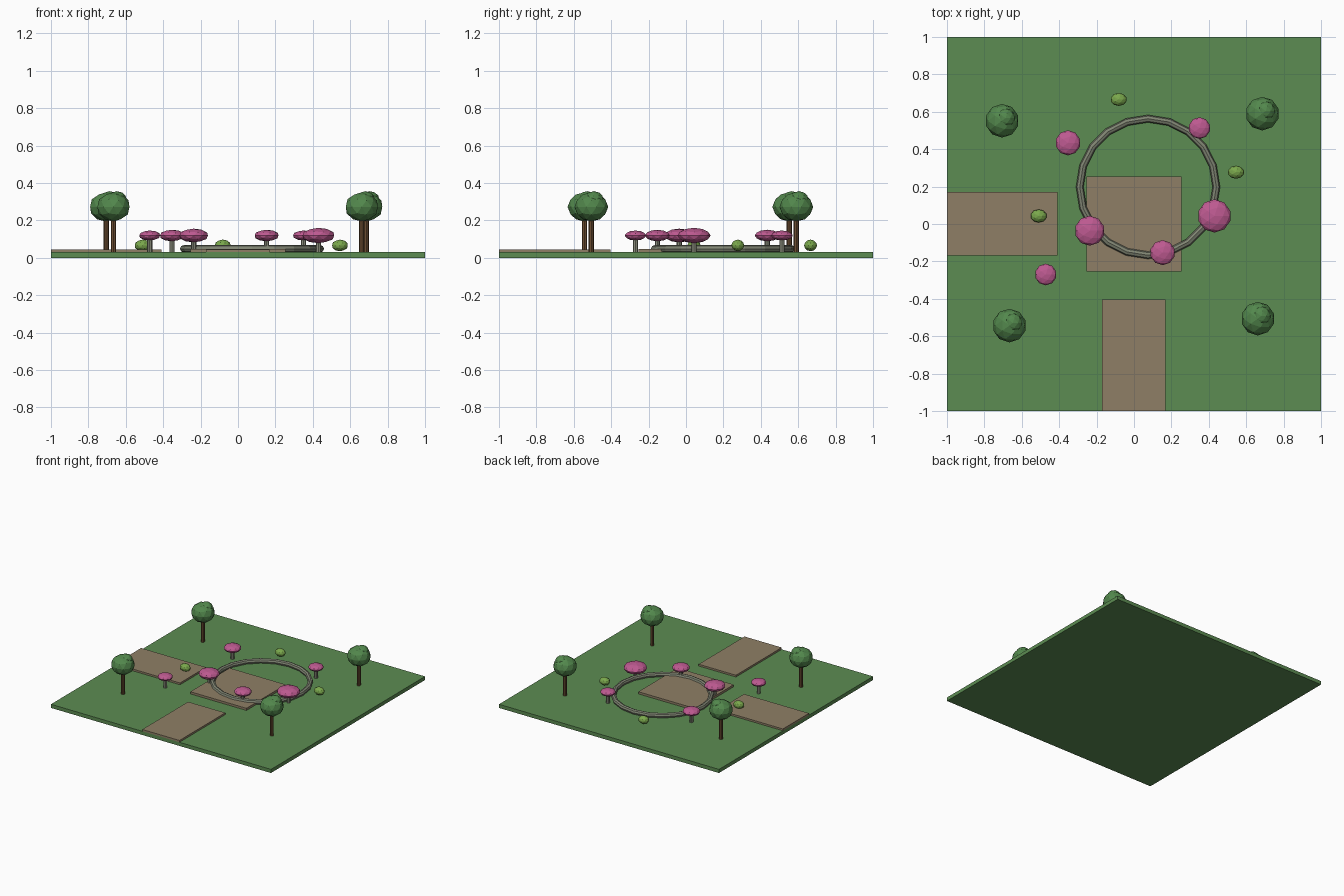
import bpy
from math import pi

cube = bpy.data.objects.get("Cube")
if cube:
    bpy.data.objects.remove(cube, do_unlink=True)


def material(name, rgb):
    """Flat material from 0-255 display values, stored as linear."""
    lin = [((c / 255 + 0.055) / 1.055) ** 2.4 for c in rgb]
    m = bpy.data.materials.new(name)
    m.use_nodes = True
    m.diffuse_color = (*lin, 1)
    m.node_tree.nodes["Principled BSDF"].inputs["Base Color"].default_value = (*lin, 1)
    return m


GRASS = material("grass green", (92, 140, 82))
PATH = material("path tan", (143, 127, 102))
STONE = material("mossy stone", (128, 133, 115))
STEM = material("stem grey", (140, 142, 125))
PINK = material("blossom pink", (190, 90, 145))
LEAF = material("leaf green", (82, 135, 76))
BARK = material("bark brown", (108, 78, 50))
BUSH = material("bush green", (122, 168, 76))
GROUND = 0.03


def finish(name, mat):
    ob = bpy.context.object
    ob.name = name
    ob.data.materials.append(mat)
    return ob


def slab(name, x0, x1, y0, y1, z0, z1, mat):
    bpy.ops.mesh.primitive_cube_add(
        size=1, location=((x0 + x1) / 2, (y0 + y1) / 2, (z0 + z1) / 2))
    bpy.context.object.scale = (x1 - x0, y1 - y0, z1 - z0)
    finish(name, mat)


def blob(name, x, y, z, radii, mat):
    bpy.ops.mesh.primitive_ico_sphere_add(subdivisions=2, radius=1, location=(x, y, z))
    bpy.context.object.scale = radii
    finish(name, mat)


def post(name, x, y, top, radius, mat):
    bpy.ops.mesh.primitive_cylinder_add(
        vertices=8, radius=radius, depth=top - GROUND, location=(x, y, (top + GROUND) / 2))
    finish(name, mat)


# Lawn and paved areas
slab("lawn", -1, 1, -1, 1, 0, GROUND, GRASS)
slab("central_plaza", -0.255, 0.255, -0.255, 0.255, GROUND, 0.048, PATH)
slab("front_path", -0.17, 0.168, -1, -0.405, GROUND, 0.045, PATH)
slab("right_path", -1, -0.41, -0.168, 0.17, GROUND, 0.045, PATH)

# Stone ring
bpy.ops.mesh.primitive_torus_add(
    major_segments=20, minor_segments=8, major_radius=0.365, minor_radius=0.02,
    location=(0.075, 0.198, 0.048))
finish("stone_ring", STONE)

# Trees: trunk, main crown and a smaller crown on top
for i, (x, y) in enumerate([(-0.705, 0.552), (0.686, 0.59), (0.662, -0.506), (-0.666, -0.543)]):
    post(f"tree_trunk_{i}", x, y, 0.24, 0.014, BARK)
    blob(f"tree_crown_{i}", x, y, 0.272, (0.09, 0.09, 0.078), LEAF)
    blob(f"tree_top_{i}", x + 0.018, y + 0.014, 0.31, (0.053, 0.053, 0.046), LEAF)

# Flat pink blossom shrubs on short stems
for i, (x, y, r) in enumerate([
        (-0.353, 0.434, 0.067), (0.35, 0.513, 0.058), (0.43, 0.043, 0.089),
        (-0.237, -0.036, 0.08), (0.153, -0.153, 0.067), (-0.472, -0.27, 0.058)]):
    post(f"blossom_stem_{i}", x, y, 0.115, 0.014, STEM)
    blob(f"blossom_cap_{i}", x, y, 0.119, (r, r, r * 0.46), PINK)

# Small round bushes
for i, (x, y) in enumerate([(-0.082, 0.666), (0.545, 0.277), (-0.51, 0.043)]):
    blob(f"bush_{i}", x, y, 0.066, (0.044, 0.035, 0.031), BUSH)
